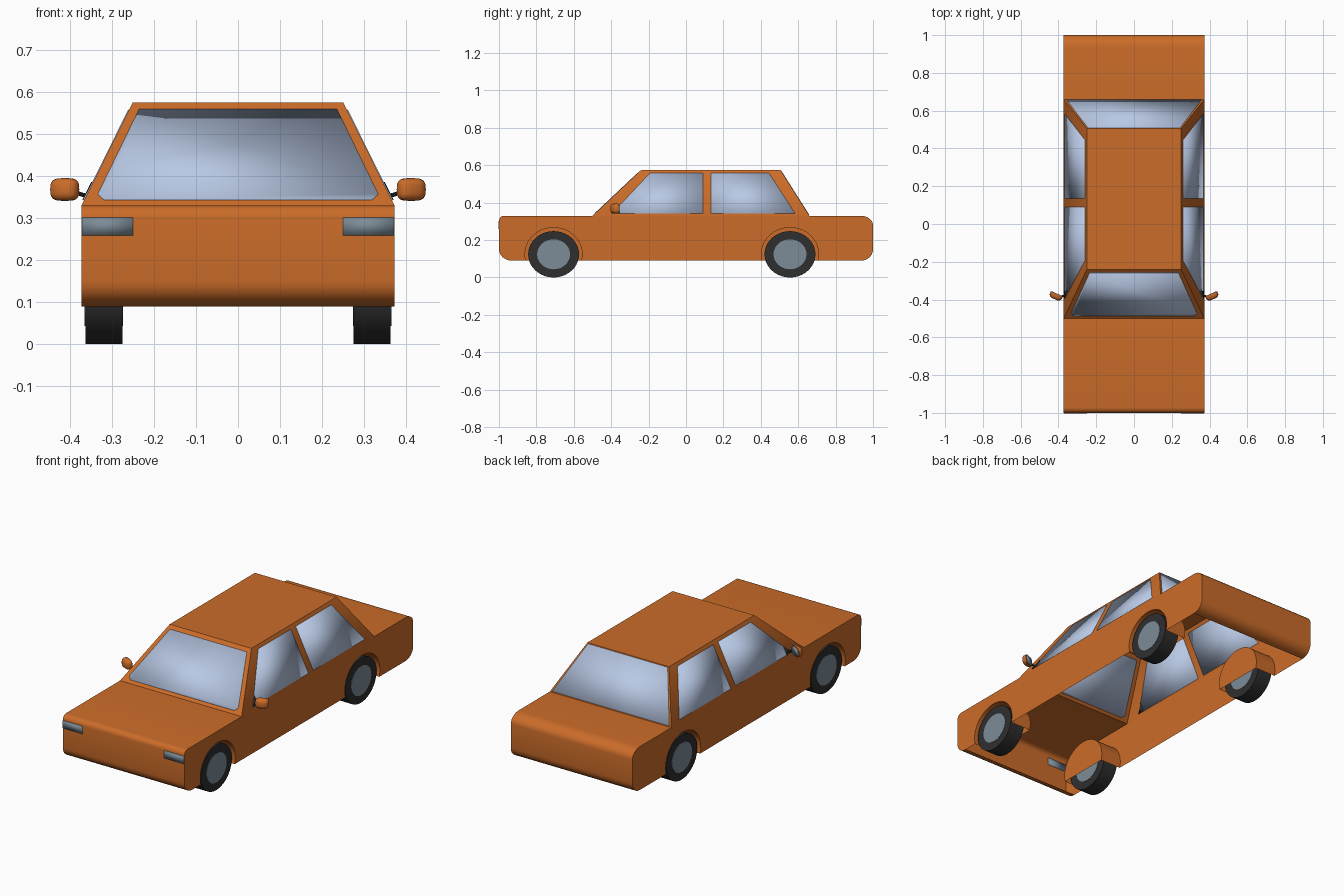
import bpy, bmesh, math
from mathutils import Vector, Matrix

if "Cube" in bpy.data.objects:
    bpy.data.objects.remove(bpy.data.objects["Cube"])


def material(name, r, g, b):
    m = bpy.data.materials.new(name)
    m.diffuse_color = (r, g, b, 1)
    m.use_nodes = True
    m.node_tree.nodes["Principled BSDF"].inputs["Base Color"].default_value = m.diffuse_color
    return m


PAINT = material("paint", 0.6, 0.15, 0.022)
GLASS = material("glass", 0.48, 0.58, 0.78)
LAMP = material("lamp", 0.2, 0.26, 0.31)
RUBBER = material("rubber", 0.028, 0.028, 0.028)

W, CAP = 0.372, 0.245          # half width, inner face of wheel wells
LOW, BELT, ROOF = 0.09, 0.33, 0.575
ROOF_W = 0.25
WHEELS = {"front": -0.708, "rear": 0.556}
AXLE = 0.124


def finish(name, bm, mat):
    bmesh.ops.remove_doubles(bm, verts=bm.verts, dist=1e-5)
    bmesh.ops.recalc_face_normals(bm, faces=bm.faces)
    me = bpy.data.meshes.new(name)
    bm.to_mesh(me)
    bm.free()
    ob = bpy.data.objects.new(name, me)
    bpy.context.collection.objects.link(ob)
    me.materials.append(mat)
    bpy.ops.object.select_all(action='DESELECT')
    ob.select_set(True)
    bpy.context.view_layer.objects.active = ob
    bpy.ops.object.shade_smooth_by_angle(angle=math.radians(30))
    return ob


def face(bm, pts):
    bm.faces.new([bm.verts.new(p) for p in pts])


def arc(cy, cz, ry, rz, a0, a1, n):
    out = []
    for i in range(n + 1):
        a = math.radians(a0 + (a1 - a0) * i / n)
        out.append((cy + ry * math.cos(a), cz + rz * math.sin(a)))
    return out


def panel(name, pts, mat, thick=0.004):
    # flat sheet visible from outside and inside the shell
    bm = bmesh.new()
    face(bm, pts)
    ob = finish(name, bm, mat)
    mod = ob.modifiers.new("thickness", 'SOLIDIFY')
    mod.thickness, mod.offset = thick, 0
    return ob


# Body shell: side profile with wheel arches, open underneath
nose = (arc(-0.93, LOW + 0.06, 0.07, 0.06, 270, 180, 6)
        + arc(-0.972, BELT - 0.028, 0.028, 0.028, 180, 90, 5) + [(-0.5, BELT)])
tail = ([(0.66, BELT)] + arc(0.935, BELT - 0.05, 0.065, 0.05, 90, 0, 6)
        + arc(0.935, LOW + 0.06, 0.065, 0.06, 0, -90, 6))
arches = [arc(y, AXLE + 0.002, 0.153, 0.141, -15, 195, 24) for y in WHEELS.values()]
for a in arches:
    a[0], a[-1] = (a[0][0], LOW), (a[-1][0], LOW)

body = bmesh.new()
for strip in (nose, tail):
    for (y0, z0), (y1, z1) in zip(strip, strip[1:]):
        face(body, [(-W, y0, z0), (W, y0, z0), (W, y1, z1), (-W, y1, z1)])
outline = nose + tail + arches[1] + arches[0]
for s in (1, -1):
    face(body, [(s * W, y, z) for y, z in outline])
    for a in arches:
        for (y0, z0), (y1, z1) in zip(a, a[1:]):
            face(body, [(s * W, y0, z0), (s * W, y1, z1), (s * CAP, y1, z1), (s * CAP, y0, z0)])
        face(body, [(s * CAP, y, z) for y, z in a])

# Cabin: tapered walls and roof joined to the body
base = [(-W, -0.5, BELT), (W, -0.5, BELT), (W, 0.66, BELT), (-W, 0.66, BELT)]
top = [(-ROOF_W, -0.24, ROOF), (ROOF_W, -0.24, ROOF), (ROOF_W, 0.505, ROOF), (-ROOF_W, 0.505, ROOF)]
face(body, top)
for i in range(4):
    j = (i + 1) % 4
    face(body, [base[i], base[j], top[j], top[i]])
finish("body_shell", body, PAINT)


def lerp_wall(z, lo, hi):
    return lo + (hi - lo) * (z - BELT) / (ROOF - BELT)


# Front and rear glass
half = [(0.318, 0.343), (0.333, 0.356), (0.235, 0.558)]
ring = half + [(-x, z) for x, z in reversed(half)]
panel("windscreen", [(x, lerp_wall(z, -0.5, -0.24), z) for x, z in ring], GLASS)
ring = [(0.358, 0.334), (0.243, 0.571), (-0.243, 0.571), (-0.358, 0.334)]
panel("rear_window", [(x, lerp_wall(z, 0.66, 0.505), z) for x, z in ring], GLASS)

SIDE_PANELS = [
    ("front_window", [(-0.395, 0.342), (0.09, 0.342), (0.09, 0.557), (-0.193, 0.557)], GLASS, 0.004),
    ("back_window", [(0.134, 0.342), (0.583, 0.342), (0.444, 0.557), (0.134, 0.557)], GLASS, 0.004),
    ("mirror_base", [(-0.395, 0.342), (-0.355, 0.342), (-0.355, 0.384)], RUBBER, 0.008),
]


def cylinder(name, p0, p1, r, mat, sides=40, squash=1.0):
    p0, p1 = Vector(p0), Vector(p1)
    d = p1 - p0
    bm = bmesh.new()
    bmesh.ops.create_cone(bm, cap_ends=True, segments=sides, radius1=r, radius2=r, depth=d.length)
    rot = d.to_track_quat('Z', 'Y').to_matrix().to_4x4()
    bm.transform(Matrix.Translation((p0 + p1) / 2) @ Matrix.Diagonal((1, 1, squash, 1)) @ rot)
    return finish(name, bm, mat)


def oval(rx, rz, y, n=24):
    # rounded-rectangle ring
    out = []
    for i in range(n):
        a = 2 * math.pi * i / n
        c, s = math.cos(a), math.sin(a)
        out.append((rx * math.copysign(abs(c) ** 0.6, c), y, rz * math.copysign(abs(s) ** 0.6, s)))
    return out


for side, s in (("right", 1), ("left", -1)):
    # Side glass and mirror bases
    for name, pts, mat, t in SIDE_PANELS:
        panel(f"{side}_{name}", [(s * lerp_wall(z, W, ROOF_W), y, z) for y, z in pts], mat, t)

    # Headlights
    panel(f"{side}_headlight", [(s * x, -1, z) for x, z in
          ((0.25, 0.259), (0.371, 0.259), (0.371, 0.301), (0.25, 0.301))], LAMP)

    # Wheels
    for end, y in WHEELS.items():
        for part, r, x0, x1, mat in (("tyre", 0.136, 0.275, 0.363, RUBBER),
                                     ("hub", 0.088, 0.273, 0.365, LAMP)):
            cylinder(f"{end}_{side}_{part}", (s * x0, y, AXLE), (s * x1, y, AXLE), r, mat, squash=0.91)

    # Door mirror: domed housing, reflective back and stalk
    place = Matrix.Translation((s * 0.41, -0.373, 0.368)) @ Matrix.Rotation(s * math.radians(24), 4, 'Z')
    rings = [oval(0.035 * k, 0.027 * k, y) for k, y in
             ((1, 0.002), (1, -0.009), (0.92, -0.017), (0.75, -0.023), (0.45, -0.027))]
    bm = bmesh.new()
    for a, b in zip(rings, rings[1:]):
        for i in range(len(a)):
            j = (i + 1) % len(a)
            face(bm, [a[i], a[j], b[j], b[i]])
    face(bm, rings[0])
    face(bm, rings[-1])
    bm.transform(place)
    finish(f"{side}_mirror_housing", bm, PAINT)
    panel(f"{side}_mirror_glass", [place @ Vector(p) for p in oval(0.031, 0.023, 0.003)], LAMP)
    cylinder(f"{side}_mirror_stalk", (s * 0.355, -0.375, 0.351), (s * 0.39, -0.385, 0.362), 0.005, RUBBER, 10)
